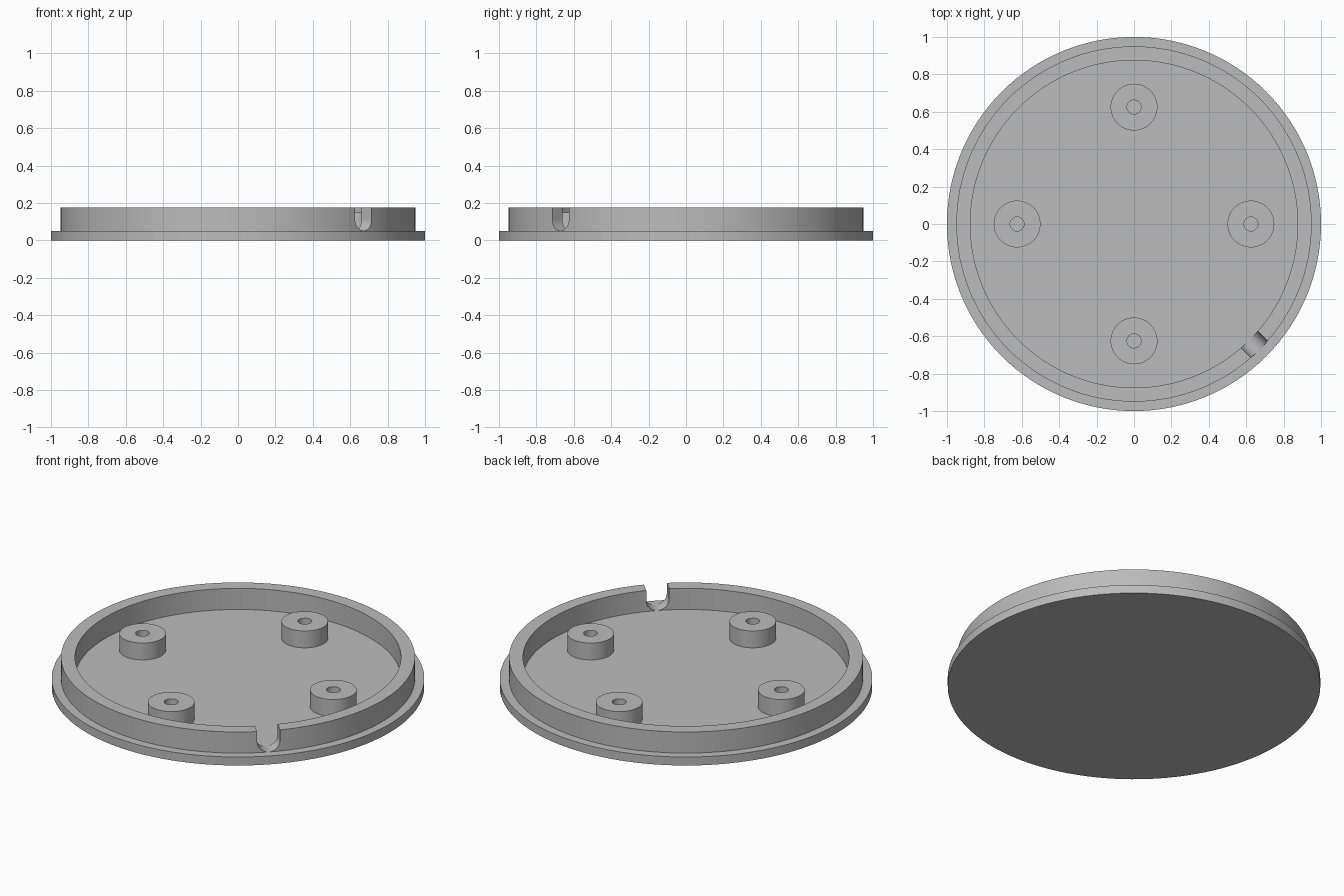
import bpy
import bmesh
from math import cos, sin, pi, radians
from mathutils import Matrix, Vector

cube = bpy.data.objects.get("Cube")
if cube:
    bpy.data.objects.remove(cube, do_unlink=True)

SEGMENTS = 128
FLOOR_Z = 0.05
RIM_Z = 0.175
BOSS_Z = 0.15
SUNK_Z = 0.03  # parts on the plate start slightly inside it

grey = bpy.data.materials.new("plain grey")
grey.use_nodes = True
colour = (0.5, 0.5, 0.5, 1)
grey.diffuse_color = colour
grey.node_tree.nodes["Principled BSDF"].inputs["Base Color"].default_value = colour


def add_object(name, bm):
    bmesh.ops.recalc_face_normals(bm, faces=bm.faces)
    mesh = bpy.data.meshes.new(name)
    bm.to_mesh(mesh)
    bm.free()
    mesh.materials.append(grey)
    obj = bpy.data.objects.new(name, mesh)
    bpy.context.collection.objects.link(obj)
    return obj


def select_only(obj):
    bpy.ops.object.select_all(action='DESELECT')
    obj.select_set(True)
    bpy.context.view_layer.objects.active = obj


def smooth(obj):
    select_only(obj)
    bpy.ops.object.shade_smooth_by_angle(angle=radians(30))


def tube(name, outer, inner, bottom, top, segments, centre=(0, 0)):
    """Ring with a rectangular section, swept round a vertical axis."""
    section = [(outer, bottom), (outer, top), (inner, top), (inner, bottom)]
    bm = bmesh.new()
    loops = []
    for i in range(segments):
        a = 2 * pi * i / segments
        loops.append([bm.verts.new((centre[0] + r * cos(a), centre[1] + r * sin(a), z))
                      for r, z in section])
    for i, here in enumerate(loops):
        after = loops[(i + 1) % segments]
        for j in range(4):
            k = (j + 1) % 4
            bm.faces.new((here[j], after[j], after[k], here[k]))
    return add_object(name, bm)


# Base plate
bm = bmesh.new()
bmesh.ops.create_cone(bm, cap_ends=True, segments=SEGMENTS, radius1=1, radius2=1,
                      depth=FLOOR_Z, matrix=Matrix.Translation((0, 0, FLOOR_Z / 2)))
smooth(add_object("base_plate", bm))

# Raised rim
rim = tube("rim_wall", 0.95, 0.875, SUNK_Z, RIM_Z, SEGMENTS)

# Round-bottomed cable slot through the rim at the front left corner
half = 0.0625
bm = bmesh.new()
outline = [(-half, RIM_Z + 0.1)]
outline += [(-half * cos(pi * i / 24), FLOOR_Z + 0.0005 + half - half * sin(pi * i / 24))
            for i in range(25)]
outline.append((half, RIM_Z + 0.1))
turn = Matrix.Rotation(radians(-45), 4, 'Z')
face = bm.faces.new([bm.verts.new(turn @ Vector((0.75, y, z))) for y, z in outline])
swept = bmesh.ops.extrude_face_region(bm, geom=[face])
bmesh.ops.translate(bm, vec=turn @ Vector((0.4, 0, 0)),
                    verts=[v for v in swept["geom"] if isinstance(v, bmesh.types.BMVert)])
cutter = add_object("slot_cutter", bm)
cutter.hide_render = True

cut = rim.modifiers.new("cable_slot", 'BOOLEAN')
cut.operation = 'DIFFERENCE'
cut.solver = 'EXACT'
cut.object = cutter
select_only(rim)
bpy.ops.object.modifier_apply(modifier=cut.name)
bpy.data.objects.remove(cutter, do_unlink=True)
smooth(rim)

# Four screw bosses with blind holes
for side, x, y in (("left", 1, 0), ("back", 0, 1), ("right", -1, 0), ("front", 0, -1)):
    smooth(tube("screw_boss_" + side, 0.125, 0.0375, SUNK_Z, BOSS_Z, 64,
                (0.625 * x, 0.625 * y)))
